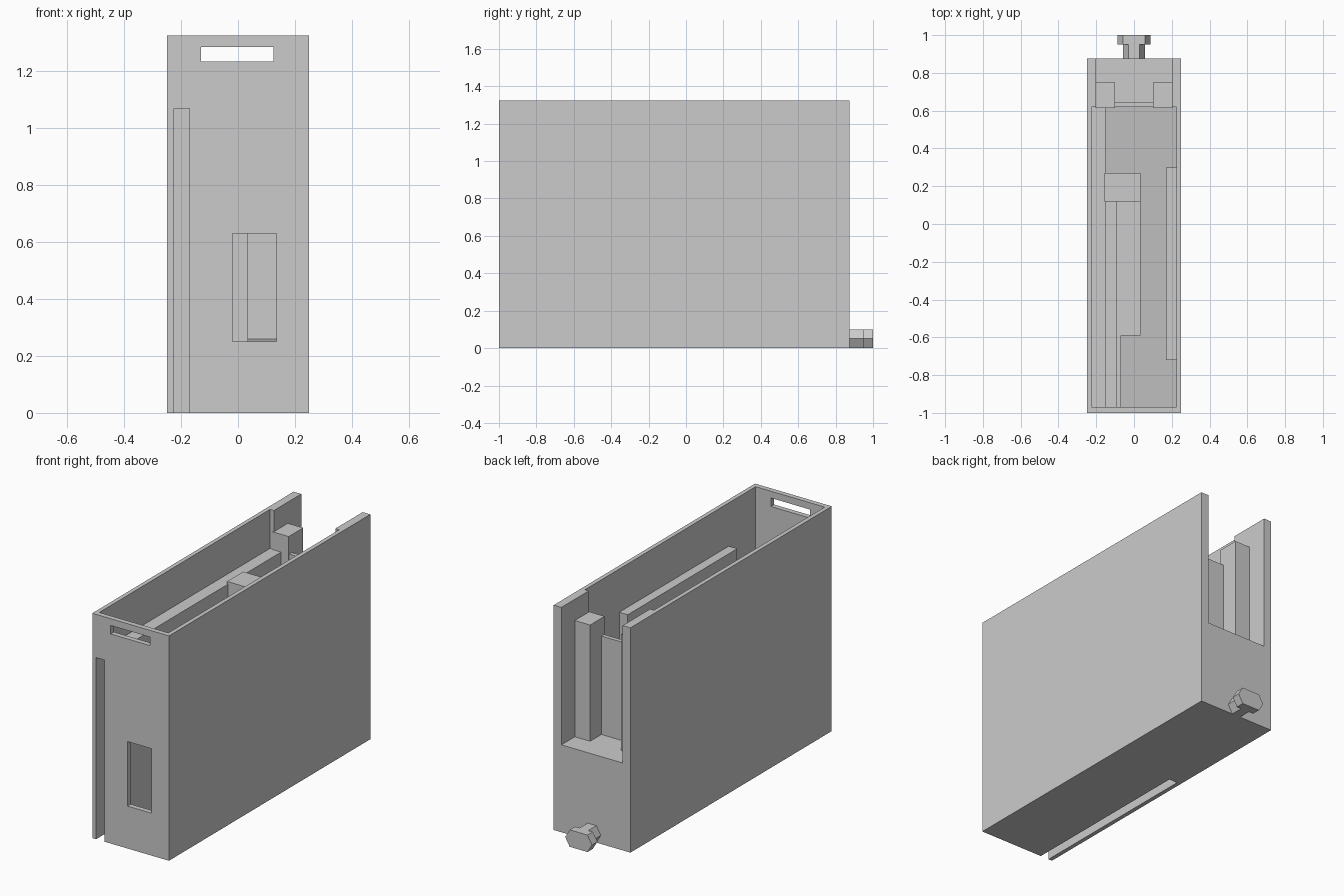
import bpy
import bmesh
from mathutils import Vector

start = bpy.data.objects.get("Cube")
if start:
    bpy.data.objects.remove(start, do_unlink=True)

grey = bpy.data.materials.new("plain grey")
grey.use_nodes = True
colour = (0.6, 0.6, 0.6, 1)
grey.diffuse_color = colour
grey.node_tree.nodes["Principled BSDF"].inputs["Base Color"].default_value = colour


def prism(name, points, offset):
    """Extrude a flat outline along an offset vector."""
    bm = bmesh.new()
    face = bm.faces.new([bm.verts.new(p) for p in points])
    new = bmesh.ops.extrude_face_region(bm, geom=[face])["geom"]
    verts = [v for v in new if isinstance(v, bmesh.types.BMVert)]
    bmesh.ops.translate(bm, verts=verts, vec=Vector(offset))
    bmesh.ops.recalc_face_normals(bm, faces=bm.faces)
    mesh = bpy.data.meshes.new(name)
    bm.to_mesh(mesh)
    bm.free()
    mesh.materials.append(grey)
    obj = bpy.data.objects.new(name, mesh)
    bpy.context.collection.objects.link(obj)
    return obj


def box(name, x, y, z):
    outline = [(x[0], y[0], z[0]), (x[1], y[0], z[0]),
               (x[1], y[1], z[0]), (x[0], y[1], z[0])]
    return prism(name, outline, (0, 0, z[1] - z[0]))


def cut(target, x, y, z):
    cutter = box("cutter", x, y, z)
    cutter.hide_render = True
    mod = target.modifiers.new("cut", "BOOLEAN")
    mod.operation = "DIFFERENCE"
    mod.solver = "EXACT"
    mod.object = cutter
    bpy.context.view_layer.objects.active = target
    bpy.ops.object.modifier_apply(modifier=mod.name)
    bpy.data.objects.remove(cutter, do_unlink=True)


# Housing: main cavity leaves a thick rib on one side
WALL = 0.225
housing = box("housing", (-0.25, 0.25), (-1, 0.875), (0, 1.325))
cut(housing, (-0.15, WALL), (-0.97, 0.62), (0.03, 1.5))
cut(housing, (-WALL, WALL), (-0.97, 0.62), (1.095, 1.5))
# Rear opening
cut(housing, (-0.2, 0.2), (0.615, 1.1), (0.515, 1.5))
# Front handle slot, window and tall slit
cut(housing, (-0.13, 0.125), (-1.1, -0.9), (1.235, 1.285))
cut(housing, (-0.02, 0.135), (-1.1, -0.9), (0.25, 0.63))
cut(housing, (-WALL, -0.17), (-1.1, 0.1), (-0.1, 1.07))

# Interior fittings
prism("sloped_floor", [(-0.155, -0.975, 0.02), (-0.155, 0.625, 0.02),
                       (-0.155, 0.625, 0.26), (-0.155, -0.975, 0.035)], (0.385, 0, 0))
box("side_bar", (0.17, 0.23), (-0.72, 0.3), (0.02, 1.07))
box("slit_backing", (-0.155, -0.09), (-0.975, 0.2), (0.02, 0.68))
box("inner_partition", (-0.1, -0.07), (-0.975, -0.58), (0.02, 0.66))
box("inner_block", (-0.1, 0.035), (-0.59, 0.13), (0.02, 0.66))
box("inner_post", (-0.155, 0.035), (0.12, 0.27), (0.02, 1.11))

# Rear columns and the thin panel between them
for side, label in ((-1, "right"), (1, "left")):
    box(label + "_rear_column", sorted((side * 0.1, side * 0.205)),
        (0.615, 0.75), (0.5, 1.2))
box("rear_panel", (-0.105, 0.105), (0.62, 0.645), (0.5, 1.095))


# Six-sided knob at the back
def hexagon(name, half, y, depth):
    mid, top, flat = 0.05, 0.1, half - 0.0295
    outline = [(-half, y, mid), (-flat, y, 0), (flat, y, 0),
               (half, y, mid), (flat, y, top), (-flat, y, top)]
    return prism(name, outline, (0, depth, 0))


hexagon("knob_stem", 0.0575, 0.87, 0.085)
hexagon("knob_head", 0.0875, 0.95, 0.05)
